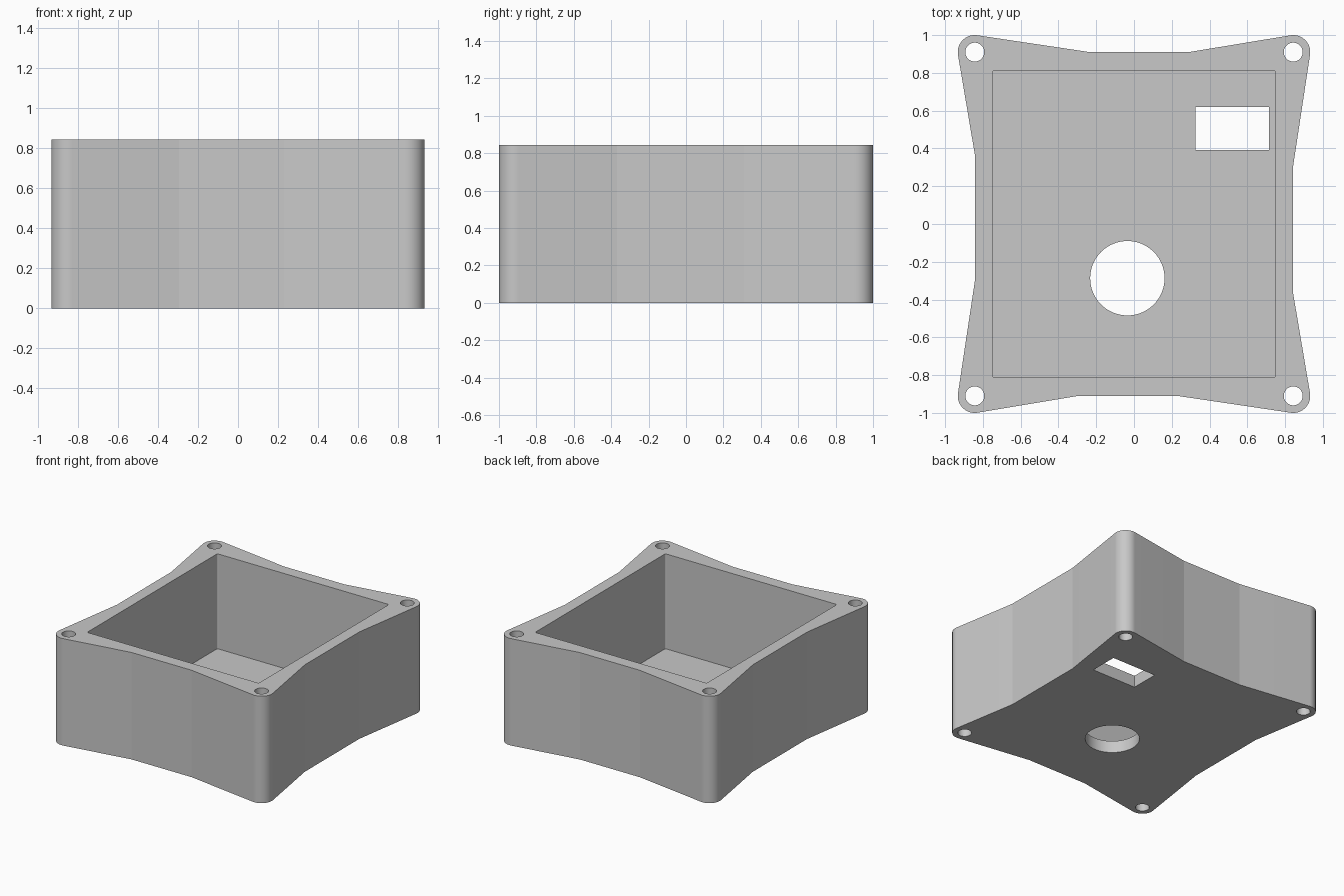
import bpy, bmesh
from math import acos, atan2, cos, sin, tau, radians, hypot

cube = bpy.data.objects.get("Cube")
if cube:
    bpy.data.objects.remove(cube, do_unlink=True)

HEIGHT, FLOOR = 0.845, 0.095
POST_X, POST_Y, POST_R = 0.843, 0.91, 0.09

grey = bpy.data.materials.new("light grey plastic")
grey.use_nodes = True
colour = (0.58, 0.58, 0.58, 1)
grey.diffuse_color = colour
grey.node_tree.nodes["Principled BSDF"].inputs["Base Color"].default_value = colour


def arc(x, y, r, start, end, steps):
    return [(x + r * cos(start + (end - start) * i / steps),
             y + r * sin(start + (end - start) * i / steps)) for i in range(steps + 1)]


def circle(x, y, r):
    return arc(x, y, r, 0, tau, 64)[:-1]


def rectangle(x0, x1, y0, y1):
    return [(x0, y0), (x1, y0), (x1, y1), (x0, y1)]


def prism(name, profiles, z0, z1):
    """Extrude counter-clockwise outlines between two heights."""
    bm = bmesh.new()
    for profile in profiles:
        low = [bm.verts.new((x, y, z0)) for x, y in profile]
        high = [bm.verts.new((x, y, z1)) for x, y in profile]
        bm.faces.new(low[::-1])
        bm.faces.new(high)
        for i in range(len(low)):
            j = (i + 1) % len(low)
            bm.faces.new((low[i], low[j], high[j], high[i]))
    mesh = bpy.data.meshes.new(name)
    bm.to_mesh(mesh)
    bm.free()
    mesh.materials.append(grey)
    obj = bpy.data.objects.new(name, mesh)
    bpy.context.collection.objects.link(obj)
    return obj


def cut(target, cutter):
    bpy.context.view_layer.objects.active = target
    mod = target.modifiers.new(cutter.name, 'BOOLEAN')
    mod.operation, mod.solver, mod.object = 'DIFFERENCE', 'EXACT', cutter
    bpy.ops.object.modifier_apply(modifier=mod.name)
    bpy.data.objects.remove(cutter, do_unlink=True)


# Outline: rounded screw posts joined by tangent lines to the flat side panels
posts = [(POST_X, POST_Y), (-POST_X, POST_Y), (-POST_X, -POST_Y), (POST_X, -POST_Y)]
panels = [[(0.29, POST_Y), (-0.235, POST_Y)], [(-POST_X, 0.37), (-POST_X, -0.305)],
          [(-0.295, -POST_Y), (0.23, -POST_Y)], [(POST_X, -0.37), (POST_X, 0.31)]]
outline = []
for i, (cx, cy) in enumerate(posts):
    before, after = panels[i - 1][1], panels[i][0]

    def tangent(p, side):
        dx, dy = p[0] - cx, p[1] - cy
        return atan2(dy, dx) + side * acos(POST_R / hypot(dx, dy))

    start, end = tangent(before, 1), tangent(after, -1)
    outline += arc(cx, cy, POST_R, start, start + (end - start) % tau, 24) + panels[i]

box = prism("enclosure_box", [outline], 0, HEIGHT)

# Open cavity with slightly rounded corners
r, hx, hy = 0.012, 0.75, 0.813
cavity = []
for i, (sx, sy) in enumerate([(1, 1), (-1, 1), (-1, -1), (1, -1)]):
    cavity += arc(sx * (hx - r), sy * (hy - r), r, i * tau / 4, (i + 1) * tau / 4, 4)
cut(box, prism("cavity_cutter", [cavity], FLOOR, HEIGHT + 0.1))

# Screw holes through the posts, and the two floor openings
cut(box, prism("screw_hole_cutter", [circle(x, y, 0.05) for x, y in posts], -0.1, HEIGHT + 0.1))
cut(box, prism("floor_opening_cutter",
               [circle(-0.035, -0.287, 0.197), rectangle(0.325, 0.715, 0.393, 0.62)],
               -0.1, FLOOR + 0.1))

bpy.ops.object.select_all(action='DESELECT')
box.select_set(True)
bpy.context.view_layer.objects.active = box
bpy.ops.object.shade_smooth_by_angle(angle=radians(7))
